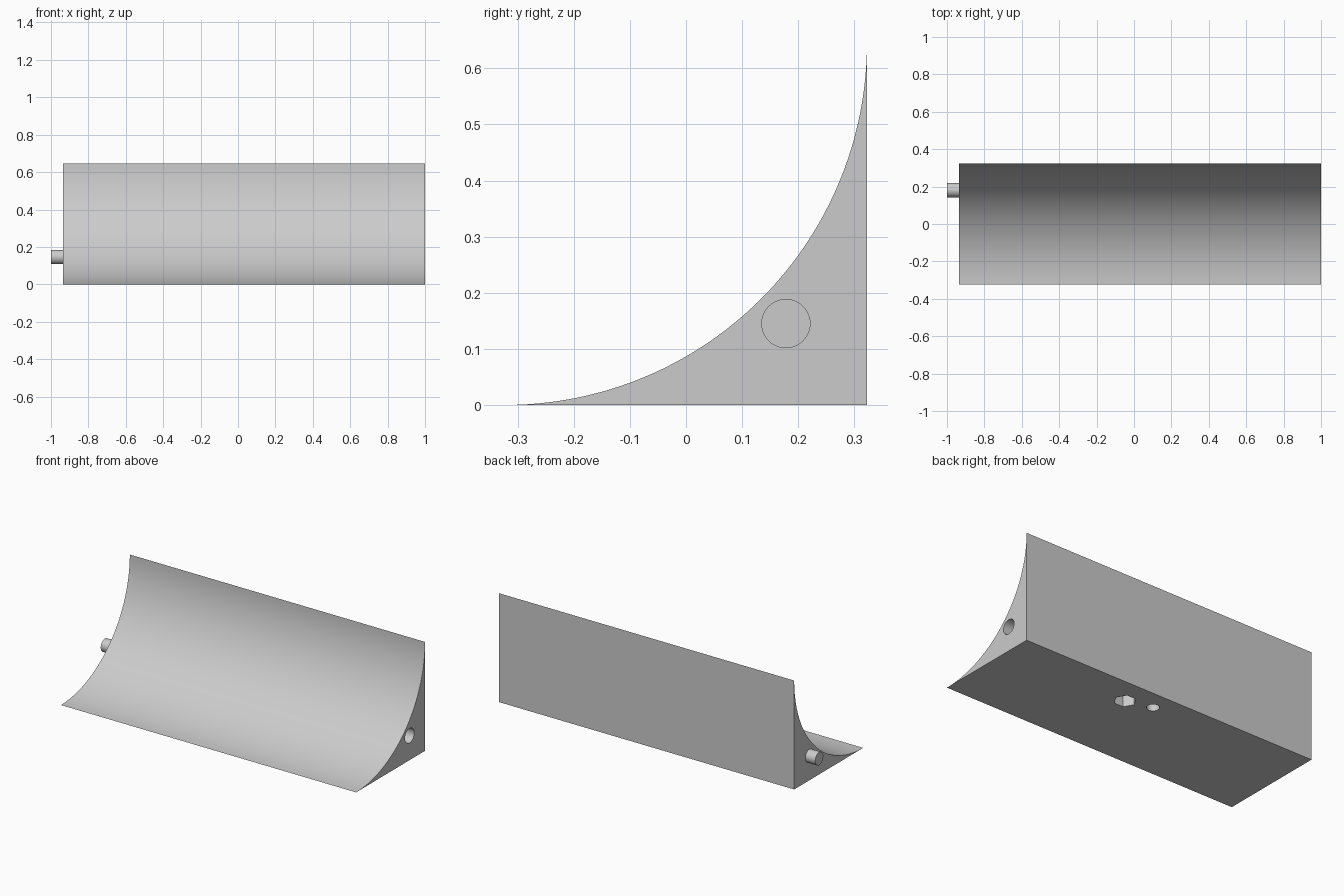
import bpy, bmesh
from math import sin, cos, pi, radians
from mathutils import Matrix, Vector

cube = bpy.data.objects.get("Cube")
if cube:
    bpy.data.objects.remove(cube, do_unlink=True)

LEFT, RIGHT = 1.0, -0.935      # end faces of the cove body
R = 0.645                      # cove radius, also height and depth
BACK = R / 2
PEG_Y, PEG_Z = 0.178, 0.145

grey = bpy.data.materials.new("light grey")
grey.use_nodes = True
colour = (0.6, 0.6, 0.6, 1)
grey.diffuse_color = colour
grey.node_tree.nodes["Principled BSDF"].inputs["Base Color"].default_value = colour


def make_object(name, bm):
    bmesh.ops.recalc_face_normals(bm, faces=bm.faces)
    mesh = bpy.data.meshes.new(name)
    bm.to_mesh(mesh)
    bm.free()
    mesh.materials.append(grey)
    obj = bpy.data.objects.new(name, mesh)
    bpy.context.collection.objects.link(obj)
    return obj


def prism(name, sides, radius, length, centre, axis):
    """Capped cylinder or hexagonal bar along x or z."""
    bm = bmesh.new()
    turn = Matrix.Rotation(pi / 2, 4, 'Y') if axis == 'X' else Matrix()
    bmesh.ops.create_cone(bm, cap_ends=True, segments=sides, radius1=radius,
                          radius2=radius, depth=length,
                          matrix=Matrix.Translation(centre) @ turn)
    return make_object(name, bm)


def hexagon(name, radius, length, centre):
    """Upright hexagonal bar with corners pointing along x."""
    bm = bmesh.new()
    x, y, z = centre
    ring = [bm.verts.new((x + radius * cos(i * pi / 3), y + radius * sin(i * pi / 3),
                          z - length / 2)) for i in range(6)]
    face = bm.faces.new(ring)
    top = bmesh.ops.extrude_face_region(bm, geom=[face])["geom"]
    bmesh.ops.translate(bm, vec=(0, 0, length),
                        verts=[v for v in top if isinstance(v, bmesh.types.BMVert)])
    return make_object(name, bm)


def smooth(obj):
    bpy.ops.object.select_all(action='DESELECT')
    obj.select_set(True)
    bpy.context.view_layer.objects.active = obj
    bpy.ops.object.shade_smooth_by_angle(angle=radians(30))


# Body: quarter-round cove profile extruded along x
STEPS = 48
bm = bmesh.new()
profile = [(BACK, 0)]
for i in range(STEPS + 1):
    a = pi / 2 * i / STEPS
    profile.append((-BACK + R * cos(a), R - R * sin(a)))
end = bm.faces.new([bm.verts.new((RIGHT, y, z)) for y, z in profile])
moved = bmesh.ops.extrude_face_region(bm, geom=[end])["geom"]
bmesh.ops.translate(bm, vec=(LEFT - RIGHT, 0, 0),
                    verts=[v for v in moved if isinstance(v, bmesh.types.BMVert)])
body = make_object("cove_body", bm)

# Recesses: peg socket in the left end, nut pocket and round hole underneath
cutters = [
    prism("socket_cutter", 48, 0.043, 0.2, Vector((LEFT, PEG_Y, PEG_Z)), 'X'),
    hexagon("nut_pocket_cutter", 0.06, 0.24, (0.20, 0.166, 0)),
    prism("round_hole_cutter", 32, 0.034, 0.24, Vector((0.045, 0.207, 0)), 'Z'),
]
bpy.context.view_layer.objects.active = body
for cutter in cutters:
    cutter.hide_render = True
    mod = body.modifiers.new(cutter.name, 'BOOLEAN')
    mod.operation = 'DIFFERENCE'
    mod.solver = 'EXACT'
    mod.object = cutter
    bpy.ops.object.modifier_apply(modifier=mod.name)
    bpy.data.objects.remove(cutter, do_unlink=True)
smooth(body)

# Peg on the right end that fits a neighbour's socket
peg = prism("joining_peg", 48, 0.038, 0.075,
            Vector((RIGHT - 0.0275, PEG_Y + 0.003, PEG_Z + 0.001)), 'X')
smooth(peg)
